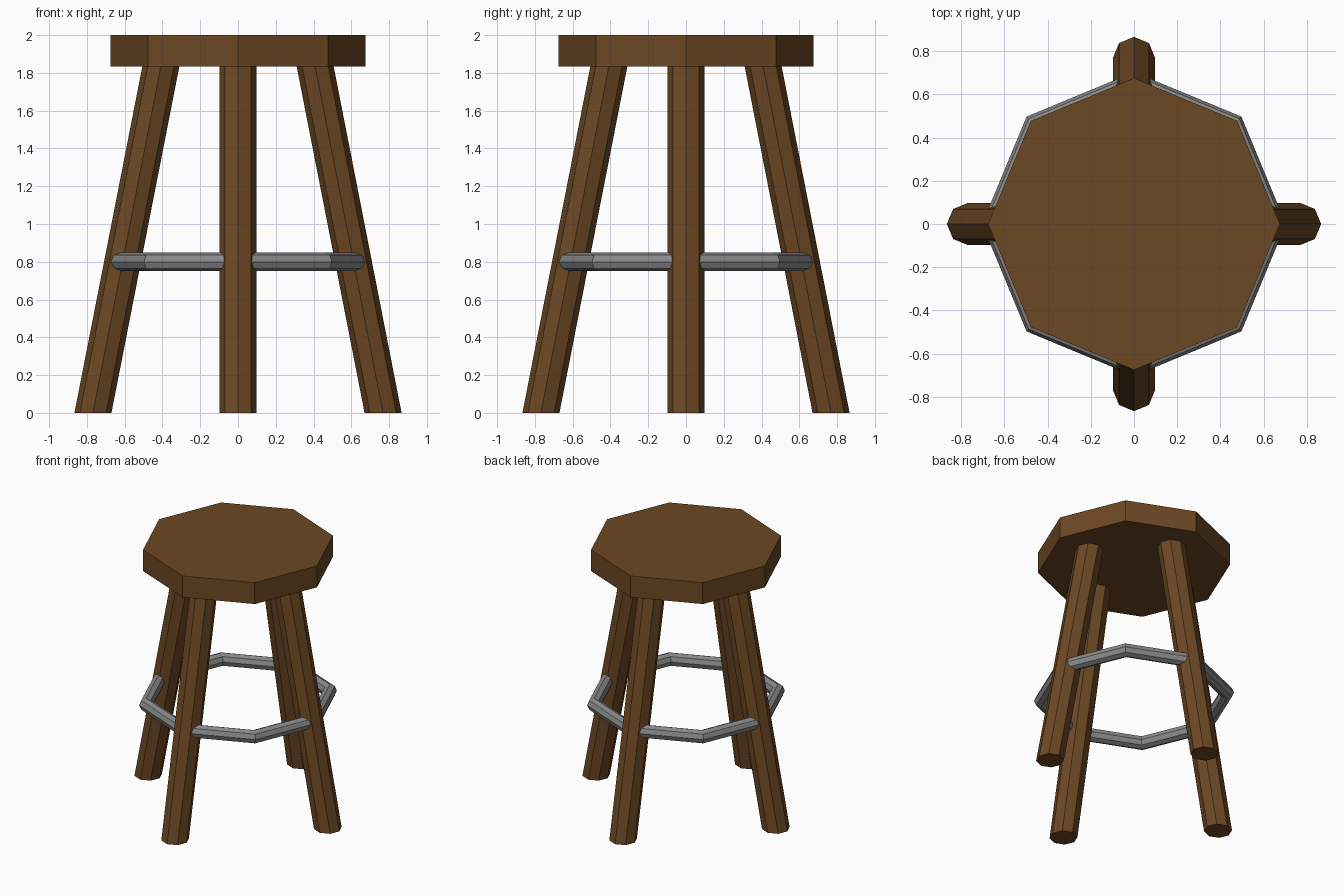
import bpy
import math
from mathutils import Matrix

cube = bpy.data.objects.get("Cube")
if cube:
    bpy.data.objects.remove(cube, do_unlink=True)


def make_material(name, rgb):
    mat = bpy.data.materials.new(name)
    mat.use_nodes = True
    colour = (*rgb, 1)
    mat.diffuse_color = colour
    mat.node_tree.nodes["Principled BSDF"].inputs["Base Color"].default_value = colour
    return mat


wood = make_material("brown wood", (0.15, 0.064, 0.017))
metal = make_material("grey metal", (0.25, 0.25, 0.25))


def finish(name, mat):
    obj = bpy.context.object
    obj.name = obj.data.name = name
    obj.data.materials.append(mat)
    return obj


def octagon_prism(name, radius, bottom, top, mat):
    """Eight-sided prism with corners on the axes, standing on `bottom`."""
    height = top - bottom
    bpy.ops.mesh.primitive_cylinder_add(vertices=8, radius=radius, depth=height)
    obj = finish(name, mat)
    obj.data.transform(Matrix.Translation((0, 0, bottom + height / 2)))
    return obj


# Seat
SEAT_BOTTOM = 1.835
octagon_prism("seat", 0.675, SEAT_BOTTOM, 2.0, wood)

# Four legs leaning inwards, with level ends
FOOT, LEAN = 0.768, 0.196
for i, side in enumerate(("left", "back", "right", "front")):
    leg = octagon_prism(side + "_leg", 0.098, 0, SEAT_BOTTOM + 0.01, wood)
    for v in leg.data.vertices:
        v.co.x += FOOT - LEAN * v.co.z
    leg.data.transform(Matrix.Rotation(i * math.pi / 2, 4, "Z"))

# Foot ring joining the legs
bpy.ops.mesh.primitive_torus_add(major_segments=8, minor_segments=8,
                                 major_radius=0.653, minor_radius=0.05)
ring = finish("foot_ring", metal)
ring.data.transform(Matrix.Translation((0, 0, 0.8)))
ring.data.shade_flat()
